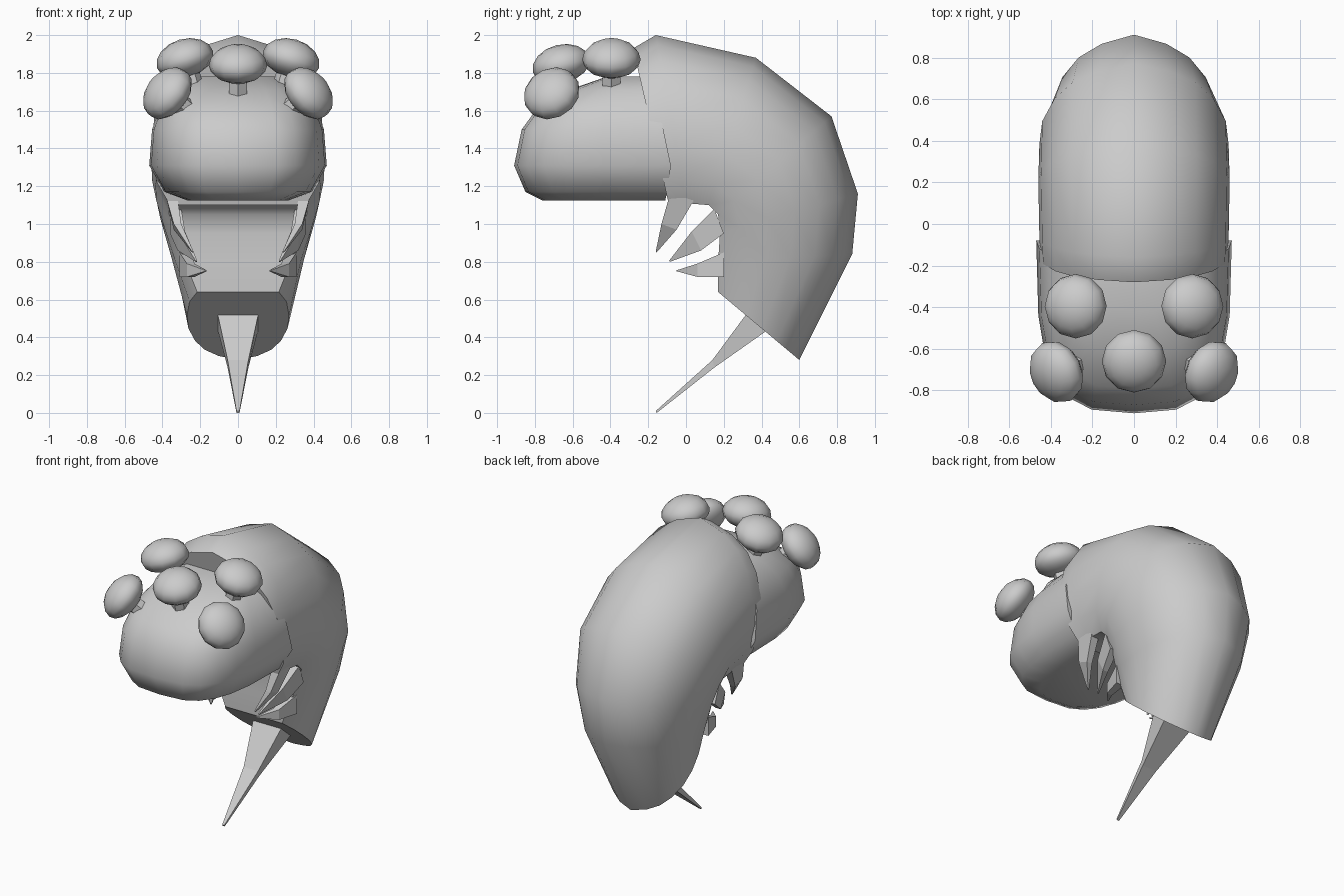
import bpy, bmesh, math
from mathutils import Vector

if "Cube" in bpy.data.objects:
    bpy.data.objects.remove(bpy.data.objects["Cube"])


def loft(name, rings, smooth=45):
    """Skin a list of equal-length closed rings and cap both ends."""
    bm = bmesh.new()
    vr = [[bm.verts.new(p) for p in r] for r in rings]
    n = len(rings[0])
    for a, b in zip(vr, vr[1:]):
        for i in range(n):
            j = (i + 1) % n
            bm.faces.new((a[i], a[j], b[j], b[i]))
    bm.faces.new(vr[0])
    bm.faces.new(vr[-1])
    bmesh.ops.recalc_face_normals(bm, faces=bm.faces[:])
    me = bpy.data.meshes.new(name)
    bm.to_mesh(me)
    bm.free()
    ob = bpy.data.objects.new(name, me)
    bpy.context.collection.objects.link(ob)
    shade(ob, smooth)
    return ob


def shade(ob, angle):
    if not angle:
        return
    bpy.ops.object.select_all(action='DESELECT')
    ob.select_set(True)
    bpy.context.view_layer.objects.active = ob
    bpy.ops.object.shade_smooth_by_angle(angle=math.radians(angle))


# curled body: belly point, back point (y, z) and half width per section
section = [(0, .80), (.14, .95), (.35, 1), (.54, .97), (.72, .84),
           (.85, .65), (.94, .38)]


def body_ring(inner, outer, w):
    def pt(t, x):
        return (x * w, inner[0] + (outer[0] - inner[0]) * t,
                inner[1] + (outer[1] - inner[1]) * t)
    return ([pt(t, x) for t, x in section] + [pt(1, 0)]
            + [pt(t, -x) for t, x in reversed(section)])


loft("body", [body_ring(*s) for s in (
    ((-.09, 1.10), (-.28, 1.93), .45),
    ((.00, 1.11), (-.16, 2.00), .455),
    ((.12, 1.10), (.37, 1.88), .46),
    ((.17, 1.05), (.77, 1.57), .455),
    ((.18, .95), (.91, 1.16), .41),
    ((.17, .80), (.88, .84), .35),
    ((.17, .64), (.60, .28), .27))])


# head: stacked horizontal slices with a squarish rounded front
def head_ring(z, front, back, w):
    pts = []
    for i in range(13):
        a = math.pi * i / 12
        c, s = math.cos(a), max(0, math.sin(a))
        x = math.copysign(abs(c) ** .62, c) * w
        pts.append((x, back + (front - back) * s ** .62, z))
    return pts


loft("head", [head_ring(*s) for s in (
    (1.125, -.76, -.11, .27),
    (1.17, -.85, -.10, .39),
    (1.31, -.91, -.08, .47),
    (1.50, -.87, -.12, .455),
    (1.61, -.79, -.14, .415),
    (1.71, -.62, -.16, .34),
    (1.78, -.42, -.18, .22))], 50)


# mushroom-shaped eyes on short stalks
def eye(name, centre, axis):
    c, d = Vector(centre), Vector(axis).normalized()
    rot = d.to_track_quat('Z', 'Y').to_euler()
    bpy.ops.mesh.primitive_uv_sphere_add(segments=12, ring_count=8, radius=1,
                                         location=c, rotation=rot)
    ob = bpy.context.object
    ob.name = name
    ob.scale = (.155, .155, .11)
    for v in ob.data.vertices:      # flatter underside
        if v.co.z < 0:
            v.co.z *= .85
    shade(ob, 60)
    bpy.ops.mesh.primitive_cylinder_add(vertices=6, radius=.055, depth=.2,
                                        location=c - d * .12, rotation=rot)
    bpy.context.object.name = name + "_stalk"
    shade(bpy.context.object, 30)


eye("eye_middle", (0, -.66, 1.84), (0, -.25, 1))
for side, label in ((1, "right"), (-1, "left")):
    eye("eye_outer_" + label, (side * .37, -.71, 1.69), (side * .12, -.06, .10))
    eye("eye_rear_" + label, (side * .28, -.395, 1.87), (side * .3, 0, 1))


# claws and stinger: flat tapered blades; stations = (edge a, edge b, x, half thickness)
def blade(name, stations, side=1):
    rings = []
    for a, b, x, h in stations:
        rings.append([(side * (x - h), *a), (side * (x + h), *a),
                      (side * (x + h), *b), (side * (x - h), *b)])
    loft(name, rings, 0)


claws = (
    [((-.09, 1.14), (.05, 1.14), .35, .03), ((-.13, 1.0), (-.05, .97), .32, .02),
     ((-.16, .855), (-.155, .85), .24, .004)],
    [((.15, 1.08), (.20, .95), .33, .03), ((.03, .96), (.08, .86), .30, .02),
     ((-.09, .805), (-.085, .80), .22, .004)],
    [((.20, .85), (.20, .72), .28, .03), ((.06, .79), (.06, .72), .25, .02),
     ((-.05, .755), (-.05, .75), .17, .004)])
for side, label in ((1, "right"), (-1, "left")):
    for i, st in enumerate(claws):
        blade(f"claw_{i + 1}_{label}", st, side)

blade("stinger", [((.36, .58), (.47, .48), 0, .115), ((.31, .51), (.42, .43), 0, .105),
                  ((.14, .28), (.15, .24), 0, .055), ((-.16, .01), (-.155, 0), 0, .008)])
